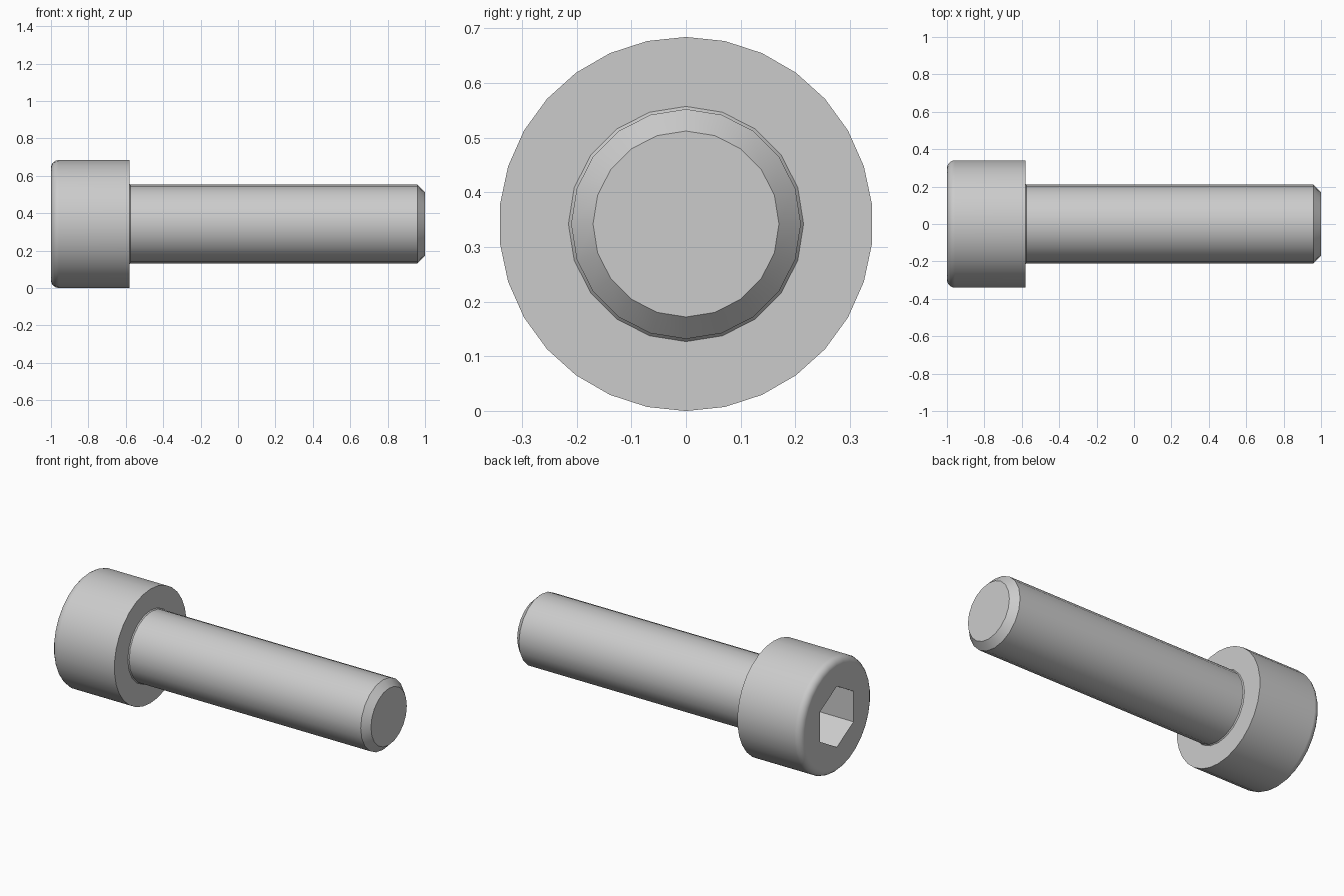
import bpy, bmesh, math
from math import sin, cos, pi

if "Cube" in bpy.data.objects:
    bpy.data.objects.remove(bpy.data.objects["Cube"], do_unlink=True)

HEAD_R, SHAFT_R = 0.342, 0.21
AXIS_Z = HEAD_R
HEAD_X = -0.58          # underside of the head
FILLET = 0.042
CHAMFER = 0.04
SOCKET_FLAT, SOCKET_DEPTH = 0.316, 0.265

steel = bpy.data.materials.new("steel grey")
steel.use_nodes = True
colour = (0.6, 0.6, 0.6, 1)
steel.diffuse_color = colour
steel.node_tree.nodes["Principled BSDF"].inputs["Base Color"].default_value = colour


def lathe(name, profile, sides):
    """Closed solid turned around the x axis from (x, radius) points."""
    bm = bmesh.new()
    rings = []
    for x, r in profile:
        rings.append([bm.verts.new((x, r * sin(2 * pi * i / sides),
                                    AXIS_Z + r * cos(2 * pi * i / sides)))
                      for i in range(sides)])
    for a, b in zip(rings, rings[1:]):
        for i in range(sides):
            j = (i + 1) % sides
            bm.faces.new((a[i], a[j], b[j], b[i]))
    bm.faces.new(rings[0])
    bm.faces.new(rings[-1])
    bmesh.ops.recalc_face_normals(bm, faces=bm.faces[:])
    mesh = bpy.data.meshes.new(name)
    bm.to_mesh(mesh)
    bm.free()
    mesh.materials.append(steel)
    obj = bpy.data.objects.new(name, mesh)
    bpy.context.collection.objects.link(obj)
    return obj


def activate(obj):
    bpy.ops.object.select_all(action='DESELECT')
    obj.select_set(True)
    bpy.context.view_layer.objects.active = obj


def finish(obj):
    """Smooth the turned surfaces, keep flat ends flat."""
    activate(obj)
    bpy.ops.object.shade_smooth_by_angle(angle=math.radians(28))
    weighted = obj.modifiers.new("flat ends", 'WEIGHTED_NORMAL')
    weighted.keep_sharp = True


# Head with a rounded outer rim
steps = 5
rim = [(-1 + FILLET * (1 - sin(t)), HEAD_R - FILLET * (1 - cos(t)))
       for t in (pi / 2 * (1 - i / steps) for i in range(steps + 1))]
head = lathe("head", rim + [(HEAD_X, HEAD_R)], 30)

# Hexagonal socket cut into the head, corners up and down
cutter = lathe("socket_cutter",
               [(x, SOCKET_FLAT / math.sqrt(3)) for x in (-1.1, -1 + SOCKET_DEPTH)], 6)
cutter.hide_render = True
cut = head.modifiers.new("socket", 'BOOLEAN')
cut.operation = 'DIFFERENCE'
cut.solver = 'EXACT'
cut.object = cutter
activate(head)
bpy.ops.object.modifier_apply(modifier=cut.name)
bpy.data.objects.remove(cutter, do_unlink=True)
finish(head)

# Plain shaft with a slight collar under the head and a chamfered tip
shaft = lathe("shaft", [(HEAD_X - 0.01, SHAFT_R + 0.005), (HEAD_X, SHAFT_R + 0.005),
                        (HEAD_X + 0.006, SHAFT_R), (1 - CHAMFER, SHAFT_R),
                        (1, SHAFT_R - CHAMFER)], 20)
finish(shaft)
